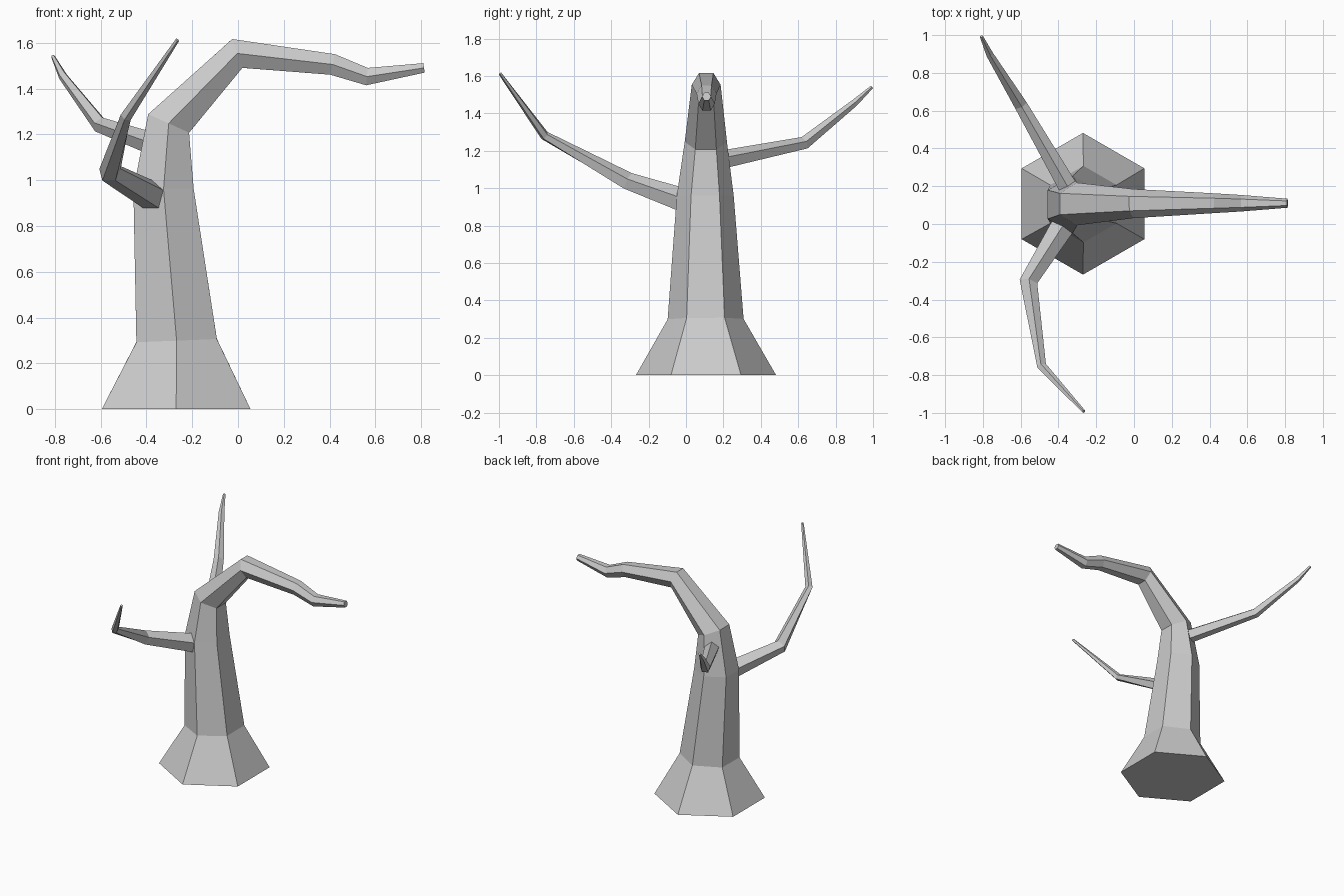
import bpy, bmesh
from math import cos, sin, tau
from mathutils import Vector

cube = bpy.data.objects.get("Cube")
if cube:
    bpy.data.objects.remove(cube, do_unlink=True)

# One grey for the whole tree
bark = bpy.data.materials.new("grey_bark")
bark.use_nodes = True
colour = (0.6, 0.6, 0.6, 1)
bark.diffuse_color = colour
bark.node_tree.nodes["Principled BSDF"].inputs["Base Color"].default_value = colour


def limb(name, sides, ref, stations):
    """Tapered faceted limb: stations are (x, y, z, radius); ref aims the first corner."""
    pts = [Vector(s[:3]) for s in stations]
    ref = Vector(ref)
    bm = bmesh.new()
    rings = []
    for i, p in enumerate(pts):
        axis = Vector()
        if i > 0:
            axis += (p - pts[i - 1]).normalized()
        if i < len(pts) - 1:
            axis += (pts[i + 1] - p).normalized()
        axis.normalize()
        u = (ref - axis * ref.dot(axis)).normalized()
        v = axis.cross(u)
        r = stations[i][3]
        rings.append([bm.verts.new(p + r * (u * cos(tau * k / sides) + v * sin(tau * k / sides)))
                      for k in range(sides)])
    for a, b in zip(rings, rings[1:]):
        for k in range(sides):
            n = (k + 1) % sides
            bm.faces.new((a[k], a[n], b[n], b[k]))
    bm.faces.new(rings[0][::-1])
    bm.faces.new(rings[-1])
    bmesh.ops.recalc_face_normals(bm, faces=bm.faces)
    mesh = bpy.data.meshes.new(name)
    bm.to_mesh(mesh)
    bm.free()
    mesh.materials.append(bark)
    obj = bpy.data.objects.new(name, mesh)
    bpy.context.collection.objects.link(obj)
    return obj


# Flared trunk bending over into the long top bough
limb("trunk", 6, (0, 1, 0), [
    (-0.27, 0.107, 0.0, 0.375),
    (-0.268, 0.105, 0.30, 0.203),
    (-0.325, 0.103, 0.96, 0.152),
    (-0.303, 0.106, 1.247, 0.113),
    (-0.003, 0.108, 1.553, 0.077),
    (0.413, 0.11, 1.505, 0.053),
    (0.563, 0.11, 1.452, 0.044),
    (0.812, 0.11, 1.49, 0.024)])

# Front branch, hooking outward and then up
limb("front_branch", 5, (0, 0, 1), [
    (-0.345, 0.04, 0.915, 0.07),
    (-0.56, -0.31, 1.035, 0.05),
    (-0.487, -0.755, 1.28, 0.026),
    (-0.265, -0.993, 1.612, 0.009)])

# Back branch, rising to a thin tip
limb("back_branch", 5, (0, 0, 1), [
    (-0.335, 0.17, 1.145, 0.053),
    (-0.6, 0.63, 1.24, 0.036),
    (-0.765, 0.90, 1.455, 0.02),
    (-0.808, 0.993, 1.54, 0.009)])

# Bring the base exactly to the ground
base = bpy.data.objects["trunk"].data
for vert in list(base.vertices)[:6]:
    vert.co.z = 0
